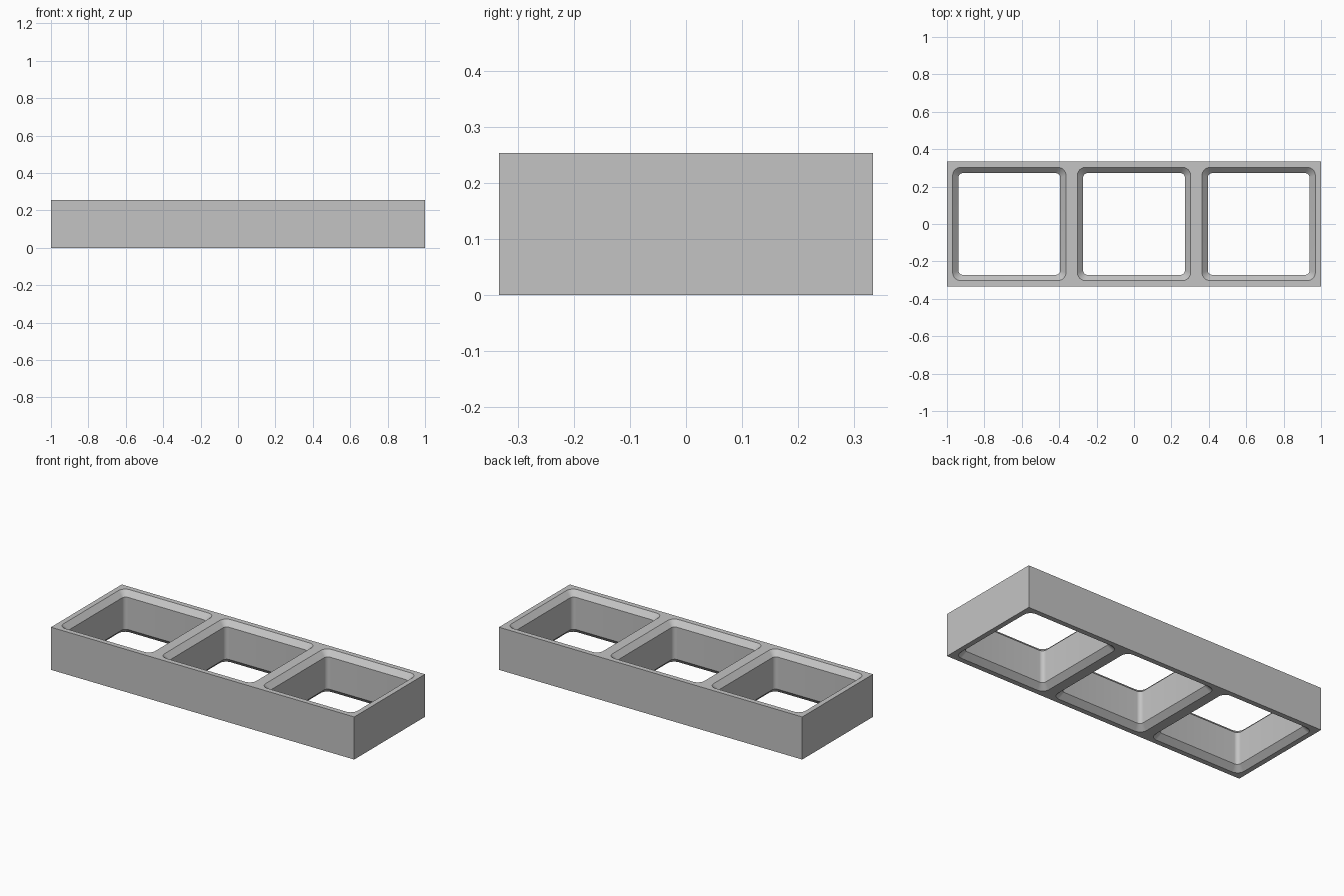
import bpy, bmesh, math

LENGTH, WIDTH, HEIGHT = 2.0, 0.667, 0.254
CELL = LENGTH / 3
WALL_HALF, WALL_RADIUS = 0.272, 0.024    # straight part of each opening
RIM_HALF, RIM_RADIUS = 0.303, 0.044      # flared mouth of each opening
CHAMFER = RIM_HALF - WALL_HALF
SEGMENTS = 8

if "Cube" in bpy.data.objects:
    bpy.data.objects.remove(bpy.data.objects["Cube"], do_unlink=True)

grey = bpy.data.materials.new("light_grey")
grey.use_nodes = True
colour = (0.55, 0.55, 0.55, 1)
grey.diffuse_color = colour
grey.node_tree.nodes["Principled BSDF"].inputs["Base Color"].default_value = colour


def make_object(name, bm):
    bmesh.ops.recalc_face_normals(bm, faces=bm.faces)
    mesh = bpy.data.meshes.new(name)
    bm.to_mesh(mesh)
    bm.free()
    mesh.materials.append(grey)
    obj = bpy.data.objects.new(name, mesh)
    bpy.context.collection.objects.link(obj)
    return obj


def rounded_square(bm, cx, z, half, radius):
    """Ring of vertices around a square with round corners."""
    ring = []
    for corner in range(4):
        mid = math.radians(45 + 90 * corner)
        x0 = math.copysign(half - radius, math.cos(mid))
        y0 = math.copysign(half - radius, math.sin(mid))
        for i in range(SEGMENTS + 1):
            a = math.radians(90 * (corner + i / SEGMENTS))
            ring.append(bm.verts.new((cx + x0 + radius * math.cos(a),
                                      y0 + radius * math.sin(a), z)))
    return ring


def opening_cutter(cx):
    """Straight shaft that flares at both ends and passes through the block."""
    bm = bmesh.new()
    over = 0.01
    grow = 1 + over / CHAMFER
    half = WALL_HALF + CHAMFER * grow
    radius = WALL_RADIUS + (RIM_RADIUS - WALL_RADIUS) * grow
    rings = [rounded_square(bm, cx, z, h, r) for z, h, r in (
        (-over, half, radius),
        (CHAMFER, WALL_HALF, WALL_RADIUS),
        (HEIGHT - CHAMFER, WALL_HALF, WALL_RADIUS),
        (HEIGHT + over, half, radius))]
    n = len(rings[0])
    for low, high in zip(rings, rings[1:]):
        for i in range(n):
            j = (i + 1) % n
            bm.faces.new((low[i], low[j], high[j], high[i]))
    bm.faces.new(rings[0][::-1])
    bm.faces.new(rings[-1])
    return make_object("opening_cutter", bm)


# Solid block
bm = bmesh.new()
bmesh.ops.create_cube(bm, size=1)
for v in bm.verts:
    v.co = (v.co.x * LENGTH, v.co.y * WIDTH, (v.co.z + 0.5) * HEIGHT)
frame = make_object("three_cell_frame", bm)

# Three square openings
bpy.ops.object.select_all(action="DESELECT")
bpy.context.view_layer.objects.active = frame
frame.select_set(True)
for k in (-1, 0, 1):
    cutter = opening_cutter(k * CELL)
    cutter.hide_render = True
    mod = frame.modifiers.new("opening", "BOOLEAN")
    mod.operation = "DIFFERENCE"
    mod.solver = "EXACT"
    mod.object = cutter
    bpy.ops.object.modifier_apply(modifier=mod.name)
    bpy.data.objects.remove(cutter, do_unlink=True)

# Round corners shade smooth, rims stay crisp
bpy.ops.object.shade_smooth_by_angle(angle=math.radians(30))
